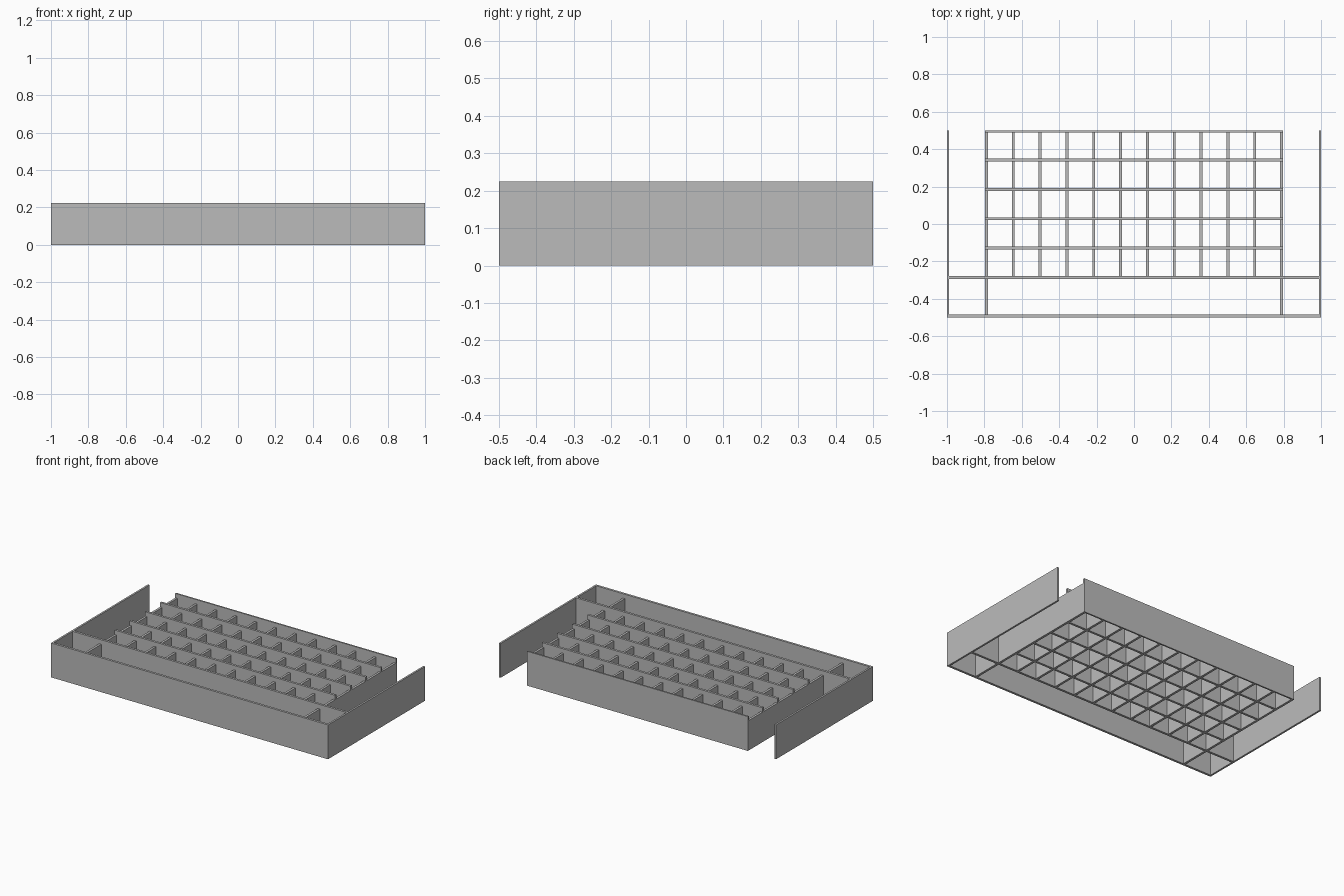
import bpy
import bmesh
from mathutils import Matrix, Vector

cube = bpy.data.objects.get("Cube")
if cube:
    bpy.data.objects.remove(cube, do_unlink=True)

# Single plain grey
grey = bpy.data.materials.new("plain_grey")
grey.use_nodes = True
colour = (0.5, 0.5, 0.5, 1)
grey.diffuse_color = colour
grey.node_tree.nodes["Principled BSDF"].inputs["Base Color"].default_value = colour


def boards(name, spans):
    """Make one object from upright boards given as (x0, x1, y0, y1, height)."""
    bm = bmesh.new()
    for x0, x1, y0, y1, h in spans:
        centre = Vector(((x0 + x1) / 2, (y0 + y1) / 2, h / 2))
        size = Matrix.Diagonal((x1 - x0, y1 - y0, h, 1))
        bmesh.ops.create_cube(bm, size=1, matrix=Matrix.Translation(centre) @ size)
    mesh = bpy.data.meshes.new(name)
    bm.to_mesh(mesh)
    bm.free()
    mesh.materials.append(grey)
    obj = bpy.data.objects.new(name, mesh)
    bpy.context.collection.objects.link(obj)
    return obj


HEIGHT = 0.224
LOW = 0.195            # lengthwise dividers sit a little below the cross dividers
THICK = 0.015
COLUMNS, ROWS = 11, 5
GRID_X = 0.789         # centre of the outer grid walls
GRID_FRONT = -0.286    # centre of the wall behind the front tray
ROW_STEP = 0.157
half = THICK / 2
edge = GRID_X + half

# Outer frame
boards("front_wall", [(-1, 1, -0.5, -0.5 + THICK, HEIGHT)])
for side, sign in (("left", 1), ("right", -1)):
    x0, x1 = sorted((sign, sign * (1 - 0.012)))
    boards(side + "_end_panel", [(x0, x1, -0.5 + THICK, 0.5, HEIGHT)])

# Walls running across the width
boards("tray_wall", [(-0.988, 0.988, GRID_FRONT - half, GRID_FRONT + half, HEIGHT)])
boards("back_wall", [(-edge, edge, 0.49, 0.5, HEIGHT)])
rows = [GRID_FRONT + ROW_STEP * i for i in range(1, ROWS)]
boards("cross_dividers", [(-edge, edge, y - half, y + half, HEIGHT) for y in rows])

# Low divider segments fitted between the cross walls
stops = [GRID_FRONT] + rows
segments = []
for c in range(COLUMNS + 1):
    x = -GRID_X + 2 * GRID_X * c / COLUMNS
    for i, y in enumerate(stops):
        end = stops[i + 1] - half if i + 1 < len(stops) else 0.49
        segments.append((x - half, x + half, y + half, end, LOW))
boards("column_dividers", segments)

# Low dividers closing the two front corner compartments
boards("tray_dividers", [(s * GRID_X - half, s * GRID_X + half,
                          -0.5 + THICK, GRID_FRONT - half, LOW) for s in (-1, 1)])
